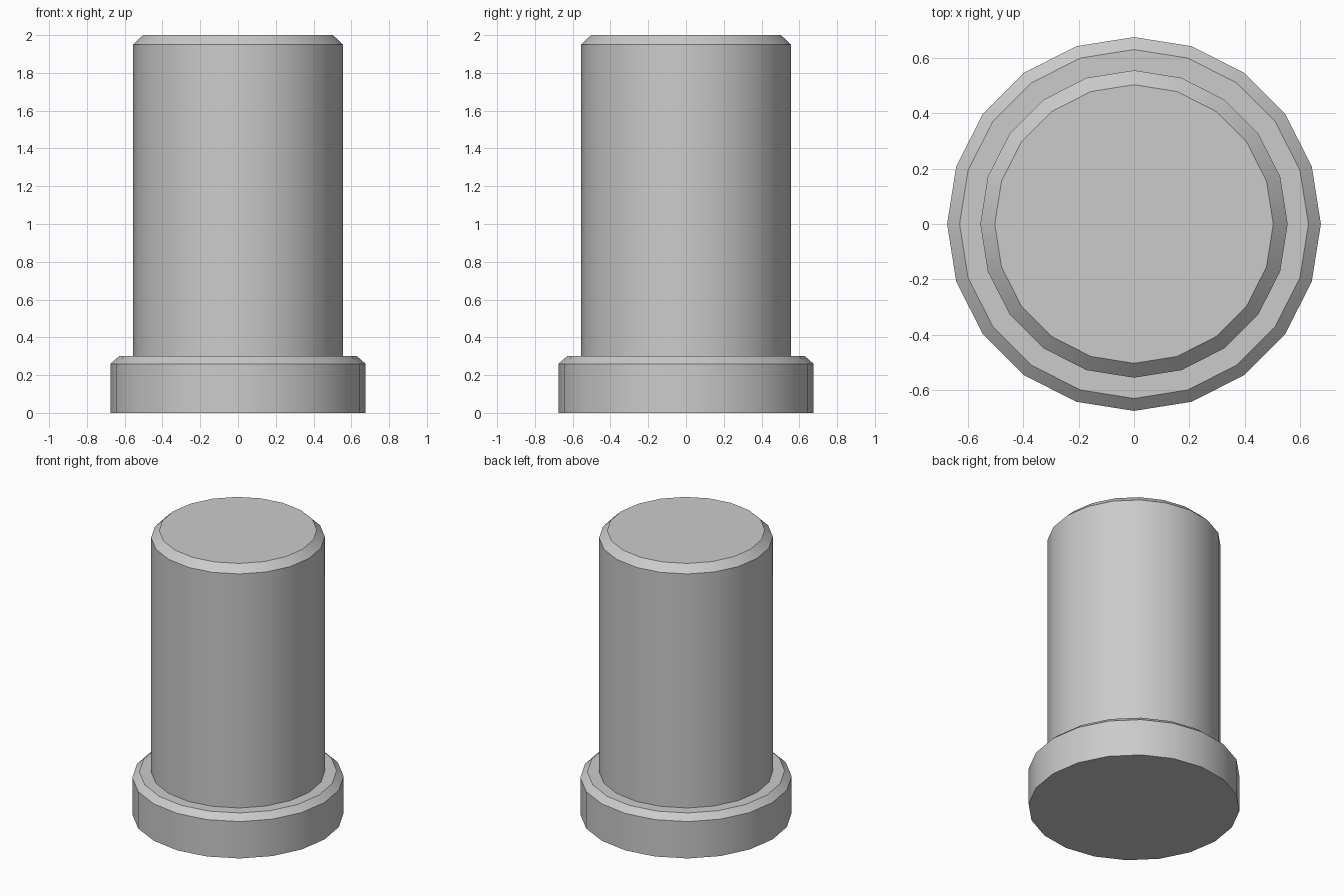
import bpy, bmesh
from math import cos, sin, radians, tau

if "Cube" in bpy.data.objects:
    bpy.data.objects.remove(bpy.data.objects["Cube"])

SIDES = 20


def lathe(name, profile):
    """Revolve (radius, height) points around z and cap both ends."""
    bm = bmesh.new()
    rings = [[bm.verts.new((r * cos(tau * i / SIDES), r * sin(tau * i / SIDES), z))
              for i in range(SIDES)] for r, z in profile]
    for low, high in zip(rings, rings[1:]):
        for i in range(SIDES):
            j = (i + 1) % SIDES
            bm.faces.new((low[i], low[j], high[j], high[i]))
    bm.faces.new(rings[0][::-1])
    bm.faces.new(rings[-1])
    mesh = bpy.data.meshes.new(name)
    bm.to_mesh(mesh)
    bm.free()
    obj = bpy.data.objects.new(name, mesh)
    bpy.context.collection.objects.link(obj)
    bpy.context.view_layer.objects.active = obj
    obj.select_set(True)
    bpy.ops.object.shade_smooth_by_angle(angle=radians(30))
    return obj


# Flanged peg: chamfered base collar, straight shaft, chamfered top
lathe("flanged_peg", [
    (0.675, 0.0), (0.675, 0.26), (0.63, 0.30),
    (0.555, 0.30), (0.555, 1.95), (0.503, 2.0),
])
